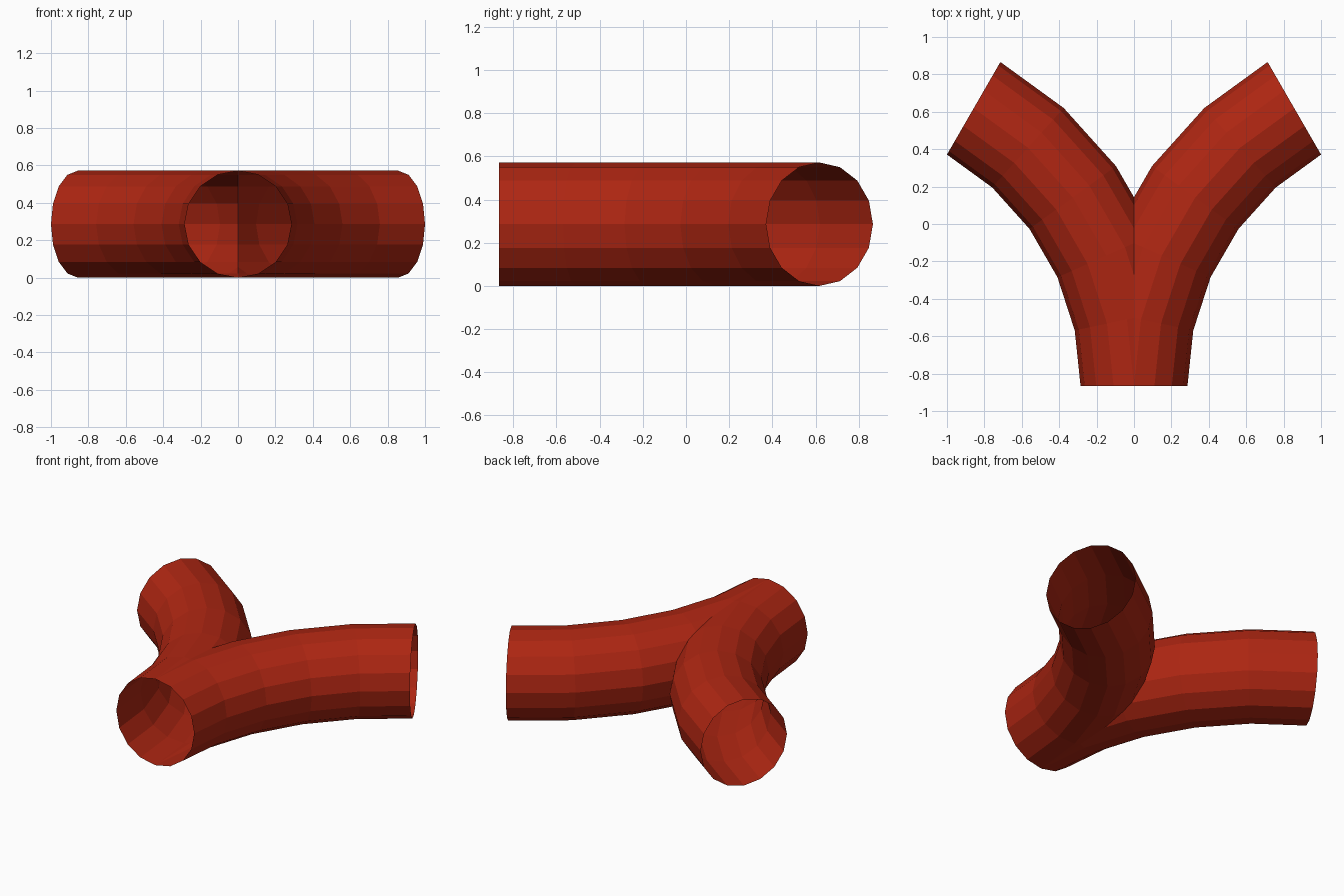
import bpy
import bmesh
from math import sin, cos, radians, tau

cube = bpy.data.objects.get("Cube")
if cube:
    bpy.data.objects.remove(cube)

BEND = 12 / 7       # radius of the arm's centre line
TUBE = 2 / 7        # radius of the pipe
SIDES = 16
SEGMENTS = 5
ANGLE = radians(60)
FRONT = -0.866

# Red pipe material
red = bpy.data.materials.new("pipe red")
red.use_nodes = True
colour = (0.42, 0.019, 0.006, 1)
red.diffuse_color = colour
red.node_tree.nodes["Principled BSDF"].inputs["Base Color"].default_value = colour

# One bent, open-ended arm swept along a circular arc
bm = bmesh.new()
rings = []
for i in range(SEGMENTS + 1):
    turn = ANGLE * i / SEGMENTS
    ring = []
    for j in range(SIDES):
        around = tau * j / SIDES
        reach = BEND + TUBE * cos(around)
        ring.append(bm.verts.new((BEND - reach * cos(turn),
                                  FRONT + reach * sin(turn),
                                  TUBE + TUBE * sin(around))))
    rings.append(ring)
for a, b in zip(rings, rings[1:]):
    for j in range(SIDES):
        k = (j + 1) % SIDES
        bm.faces.new((a[j], a[k], b[k], b[j]))
bmesh.ops.recalc_face_normals(bm, faces=bm.faces)
# Make sure the walls face away from the centre line
top = max(bm.faces, key=lambda f: f.calc_center_median().z)
if top.normal.z < 0:
    bmesh.ops.reverse_faces(bm, faces=bm.faces)

# Trim the arm at the middle so both arms meet in a clean seam
bmesh.ops.bisect_plane(bm, geom=bm.verts[:] + bm.edges[:] + bm.faces[:], dist=1e-4,
                       plane_co=(0, 0, 0), plane_no=(1, 0, 0), clear_inner=True)

mesh = bpy.data.meshes.new("forked_pipe")
bm.to_mesh(mesh)
bm.free()
mesh.materials.append(red)
pipe = bpy.data.objects.new("forked_pipe", mesh)
bpy.context.collection.objects.link(pipe)

# Mirror to the second arm
mirror = pipe.modifiers.new("second arm", 'MIRROR')
mirror.use_axis[0] = True
mirror.use_clip = True
mirror.merge_threshold = 0.001
